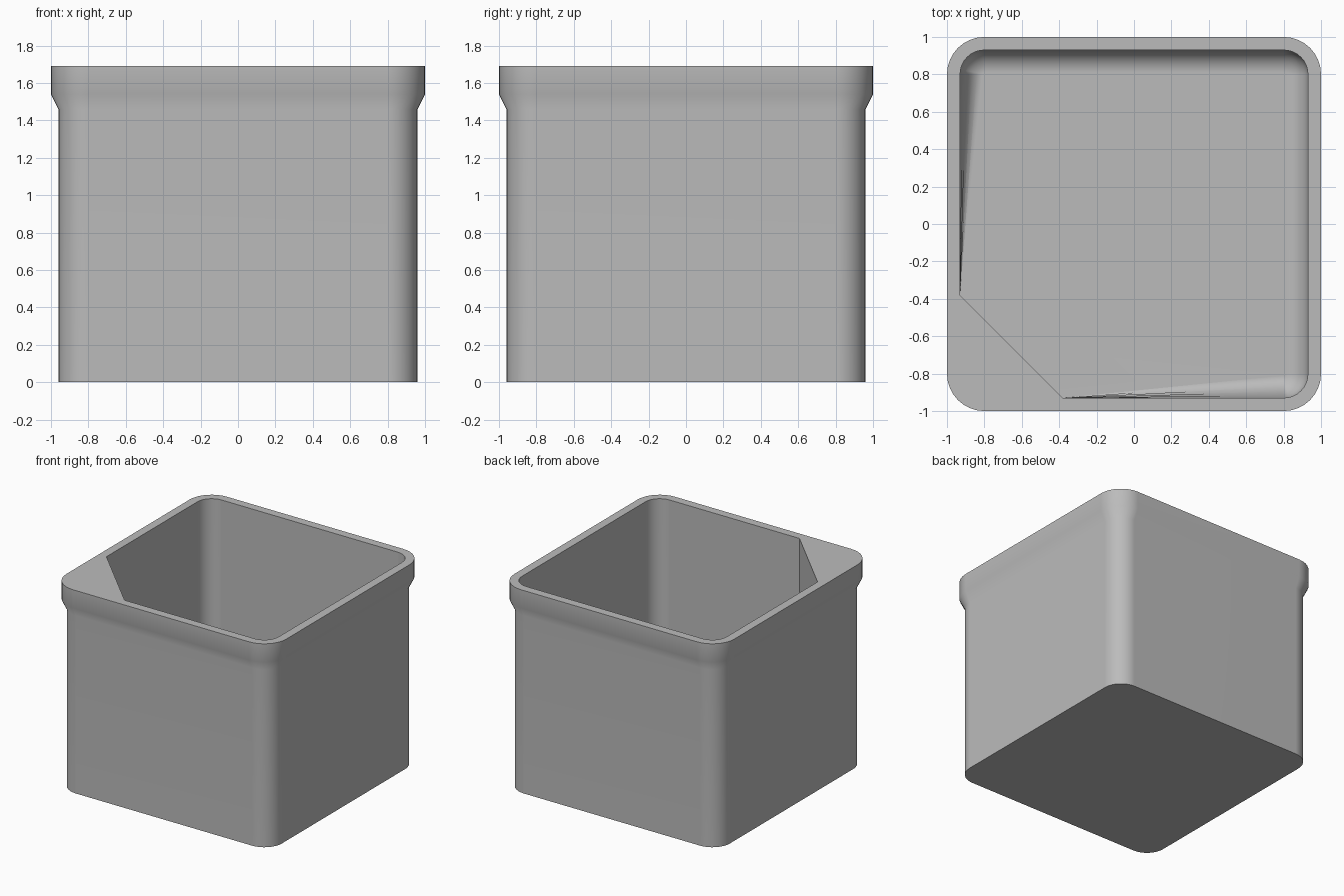
import bpy
import bmesh
from math import cos, sin, pi

old = bpy.data.objects.get("Cube")
if old:
    bpy.data.objects.remove(old, do_unlink=True)

CENTRE = 0.8          # shared centre of every rounded corner
STEPS = 8             # segments per rounded corner
FLOOR, TOP = 0.04, 1.69
FILLET = 0.12
CHAMFER = ((-0.93, -0.38), (-0.38, -0.93))


def loop(bm, radius, z, chamfered=False):
    """Rounded square ring, optionally with its front right corner cut off."""
    verts = []
    for corner in range(4):
        for i in range(STEPS + 1):
            t = i / STEPS
            a = (corner + t) * pi / 2
            if chamfered and corner == 2:
                (x0, y0), (x1, y1) = CHAMFER
                x, y = x0 + (x1 - x0) * t, y0 + (y1 - y0) * t
            else:
                cx = CENTRE if corner in (0, 3) else -CENTRE
                cy = CENTRE if corner in (0, 1) else -CENTRE
                x, y = cx + radius * cos(a), cy + radius * sin(a)
            verts.append(bm.verts.new((x, y, z)))
    return verts


def bridge(bm, a, b):
    n = len(a)
    for i in range(n):
        j = (i + 1) % n
        bm.faces.new((a[i], a[j], b[j], b[i]))


bm = bmesh.new()

# Outer wall, flared lip and straight rim
rings = [loop(bm, r, z) for r, z in
         ((0.16, 0), (0.16, 1.46), (0.2, 1.54), (0.2, TOP))]

# Flat top edge and cavity wall, then the fillet down to the floor
rings.append(loop(bm, 0.13, TOP, True))
for i in range(7):
    a = i / 6 * pi / 2
    rings.append(loop(bm, 0.13 - FILLET * (1 - cos(a)),
                      FLOOR + FILLET * (1 - sin(a)), True))

for lower, upper in zip(rings, rings[1:]):
    bridge(bm, lower, upper)
bm.faces.new(list(reversed(rings[0])))   # underside
bm.faces.new(rings[-1])                  # cavity floor
bmesh.ops.recalc_face_normals(bm, faces=bm.faces)

mesh = bpy.data.meshes.new("square_pot")
bm.to_mesh(mesh)
bm.free()
pot = bpy.data.objects.new("square_pot", mesh)
bpy.context.collection.objects.link(pot)

# Plain grey plastic
grey = bpy.data.materials.new("plain_grey")
grey.use_nodes = True
colour = (0.5, 0.5, 0.5, 1)
grey.diffuse_color = colour
grey.node_tree.nodes["Principled BSDF"].inputs["Base Color"].default_value = colour
mesh.materials.append(grey)

# Smooth corners with crisp rim and base edges
bpy.ops.object.select_all(action='DESELECT')
pot.select_set(True)
bpy.context.view_layer.objects.active = pot
bpy.ops.object.shade_smooth_by_angle(angle=pi / 6)
weighted = pot.modifiers.new("even_shading", 'WEIGHTED_NORMAL')
weighted.keep_sharp = True
